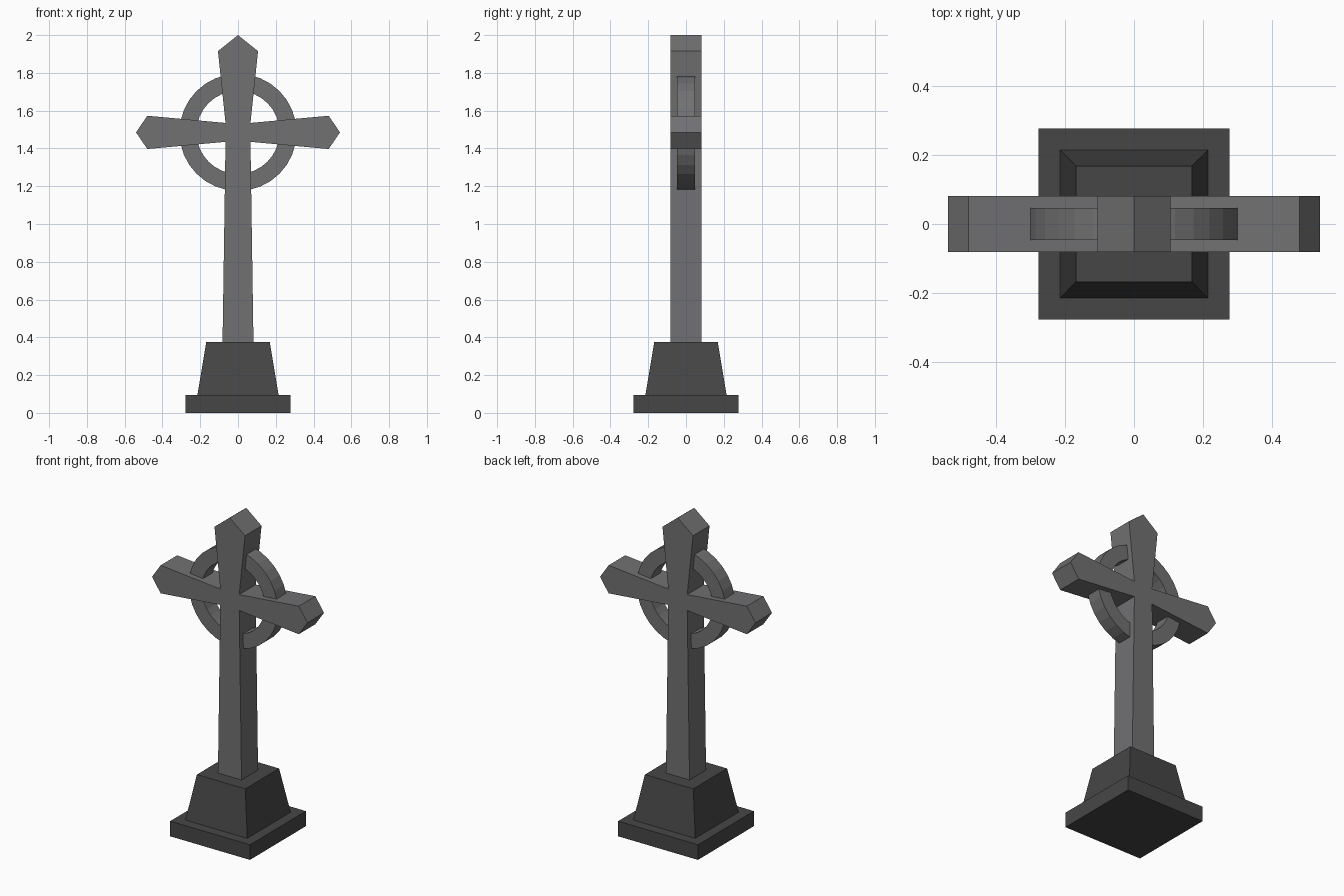
import bpy, bmesh, math

if "Cube" in bpy.data.objects:
    bpy.data.objects.remove(bpy.data.objects["Cube"])


def material(name, rgb):
    m = bpy.data.materials.new(name)
    m.diffuse_color = (*rgb, 1)
    m.use_nodes = True
    m.node_tree.nodes["Principled BSDF"].inputs["Base Color"].default_value = m.diffuse_color
    return m


stone = material("grey stone", (0.165, 0.165, 0.17))
dark = material("dark stone", (0.062, 0.062, 0.062))


def finish(name, bm, mat):
    bmesh.ops.recalc_face_normals(bm, faces=bm.faces[:])
    me = bpy.data.meshes.new(name)
    bm.to_mesh(me)
    bm.free()
    me.materials.append(mat)
    ob = bpy.data.objects.new(name, me)
    bpy.context.collection.objects.link(ob)
    return ob


def block(name, low, high, z0, z1, mat):
    """Square block with separate half widths at bottom and top."""
    bm = bmesh.new()
    bmesh.ops.create_cube(bm, size=2)
    for v in bm.verts:
        h = high if v.co.z > 0 else low
        v.co = (v.co.x * h, v.co.y * h, z1 if v.co.z > 0 else z0)
    finish(name, bm, mat)


# Stepped base
block("base_slab", 0.277, 0.277, 0, 0.095, dark)
block("tapered_plinth", 0.215, 0.168, 0.095, 0.375, dark)

# Flared cross: right half outline, mirrored to the left
C = 1.485
half = [(0.082, 0.37), (0.066, C - 0.05), (0.48, C - 0.088), (0.54, C),
        (0.48, C + 0.088), (0.066, C + 0.05), (0.106, 1.915)]
outline = half + [(0, 2.0)] + [(-x, z) for x, z in reversed(half)]
bm = bmesh.new()
face = bm.faces.new([bm.verts.new((x, -0.082, z)) for x, z in outline])
ext = bmesh.ops.extrude_face_region(bm, geom=[face], use_keep_orig=True)
bmesh.ops.translate(bm, vec=(0, 0.164, 0),
                    verts=[g for g in ext["geom"] if isinstance(g, bmesh.types.BMVert)])
finish("cross", bm, stone)

# Ring with rectangular section around the crossing
N = 32
section = [(0.31, -0.047), (0.31, 0.047), (0.22, 0.047), (0.22, -0.047)]
bm = bmesh.new()
loops = []
for i in range(N):
    a = 2 * math.pi * i / N
    loops.append([bm.verts.new((r * math.cos(a), y, C + r * math.sin(a))) for r, y in section])
for i in range(N):
    p, q = loops[i], loops[(i + 1) % N]
    for j in range(4):
        k = (j + 1) % 4
        bm.faces.new((p[j], p[k], q[k], q[j]))
finish("ring", bm, stone)
